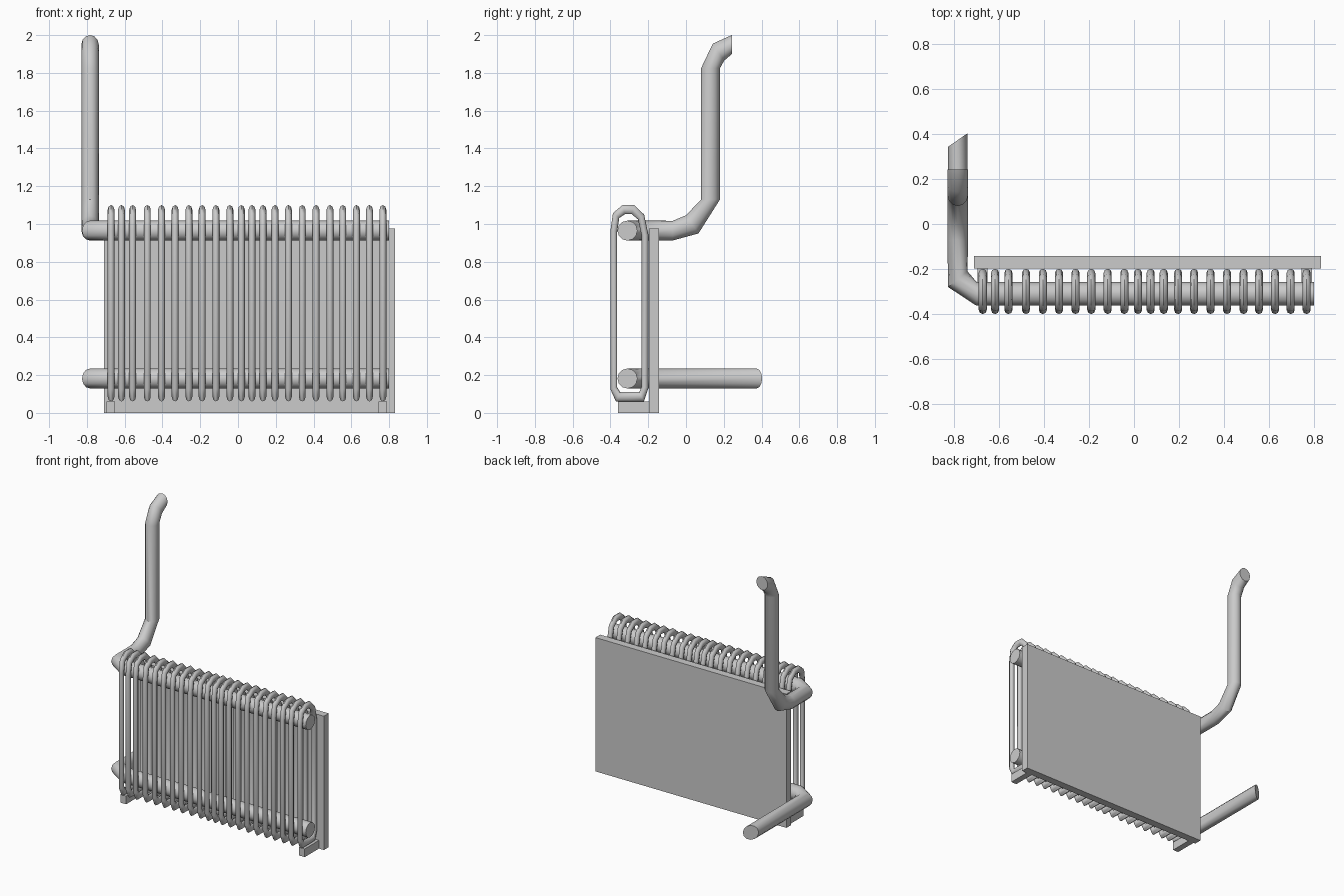
import bpy
import bmesh
import math
from mathutils import Vector

cube = bpy.data.objects.get("Cube")
if cube:
    bpy.data.objects.remove(cube, do_unlink=True)

grey = bpy.data.materials.new("plain grey")
grey.use_nodes = True
grey.diffuse_color = (0.6, 0.6, 0.6, 1)
grey.node_tree.nodes["Principled BSDF"].inputs["Base Color"].default_value = (0.6, 0.6, 0.6, 1)


def finish(bm, name, angle=None):
    bmesh.ops.recalc_face_normals(bm, faces=bm.faces)
    mesh = bpy.data.meshes.new(name)
    bm.to_mesh(mesh)
    bm.free()
    mesh.materials.append(grey)
    obj = bpy.data.objects.new(name, mesh)
    bpy.context.collection.objects.link(obj)
    if angle:
        bpy.ops.object.select_all(action='DESELECT')
        obj.select_set(True)
        bpy.context.view_layer.objects.active = obj
        bpy.ops.object.shade_smooth_by_angle(angle=math.radians(angle))
    return obj


def box(name, low, high):
    bm = bmesh.new()
    bmesh.ops.create_cube(bm, size=1)
    for v in bm.verts:
        v.co = Vector([l + (c + 0.5) * (h - l) for c, l, h in zip(v.co, low, high)])
    return finish(bm, name)


def tube(name, rings, sides, closed=False, angle=40):
    """Skin elliptical rings, each given as centre and two half axes."""
    bm = bmesh.new()
    loops = []
    for centre, u, v in rings:
        c, u, v = Vector(centre), Vector(u), Vector(v)
        turns = [2 * math.pi * i / sides for i in range(sides)]
        loops.append([bm.verts.new(c + u * math.cos(t) + v * math.sin(t)) for t in turns])
    pairs = list(zip(loops, loops[1:]))
    if closed:
        pairs.append((loops[-1], loops[0]))
    else:
        bm.faces.new(loops[0])
        bm.faces.new(loops[-1])
    for a, b in pairs:
        for i in range(sides):
            j = (i + 1) % sides
            bm.faces.new((a[i], a[j], b[j], b[i]))
    return finish(bm, name, angle)


# Back panel and its two feet
box("back_panel", (-0.71, -0.197, 0), (0.83, -0.142, 0.975))
for side, x in (("right", -0.695), ("left", 0.745)):
    box(side + "_foot", (x, -0.36, 0), (x + 0.045, -0.197, 0.06))

# Header pipes: straight run, then a turn towards the back
R = 0.053
PX = -0.783


def header_start(z):
    up = (0, 0, R)
    return [((0.80, -0.31, z), (0, R, 0), up),
            ((-0.70, -0.31, z), (0, R, 0), up),
            ((PX, -0.245, z), (0.043, 0.035, 0), up)]


tube("lower_pipe", header_start(0.182) + [((PX, 0.373, 0.182), (0.043, 0.03, 0), (0, 0, R))], 12)

# Upper pipe continues into a riser with a bent outlet: y, z, half axis in y and z
riser = [(-0.07, 0.965, 0, 0.052), (0.033, 0.998, -0.033, 0.048),
         (0.13, 1.13, -0.05, 0), (0.13, 1.825, -0.05, 0),
         (0.172, 1.91, -0.03, 0.045), (0.243, 1.95, 0, 0.05)]
tube("upper_pipe", header_start(0.965)
     + [((PX, y, z), (0.046, 0, 0), (0, vy, vz)) for y, z, vy, vz in riser], 12)

# Thin tube loops wrapped around both headers: path in y and z
path = [Vector(p) for p in (
    (-0.382, 0.963), (-0.370, 1.045), (-0.330, 1.076), (-0.280, 1.076), (-0.238, 1.037),
    (-0.217, 0.94), (-0.217, 0.135), (-0.235, 0.085), (-0.360, 0.085), (-0.382, 0.13))]
T = 0.018


def loop_rings(x):
    rings = []
    for i, p in enumerate(path):
        before = (p - path[i - 1]).normalized()
        after = (path[(i + 1) % len(path)] - p).normalized()
        mid = (before + after).normalized()
        normal = Vector((-mid.y, mid.x)) * T / max(mid.dot(after), 0.7)
        rings.append(((x, p.x, p.y), (T, 0, 0), (0, normal.x, normal.y * 1.35)))
    return rings


spots = (-0.672, -0.617, -0.558, -0.48, -0.405, -0.333, -0.26, -0.19, -0.117, -0.043, 0.018,
         0.074, 0.132, 0.196, 0.267, 0.34, 0.413, 0.487, 0.555, 0.627, 0.696, 0.767)
for n, x in enumerate(spots, 1):
    tube("tube_loop_%d" % n, loop_rings(x), 8, closed=True, angle=50)
